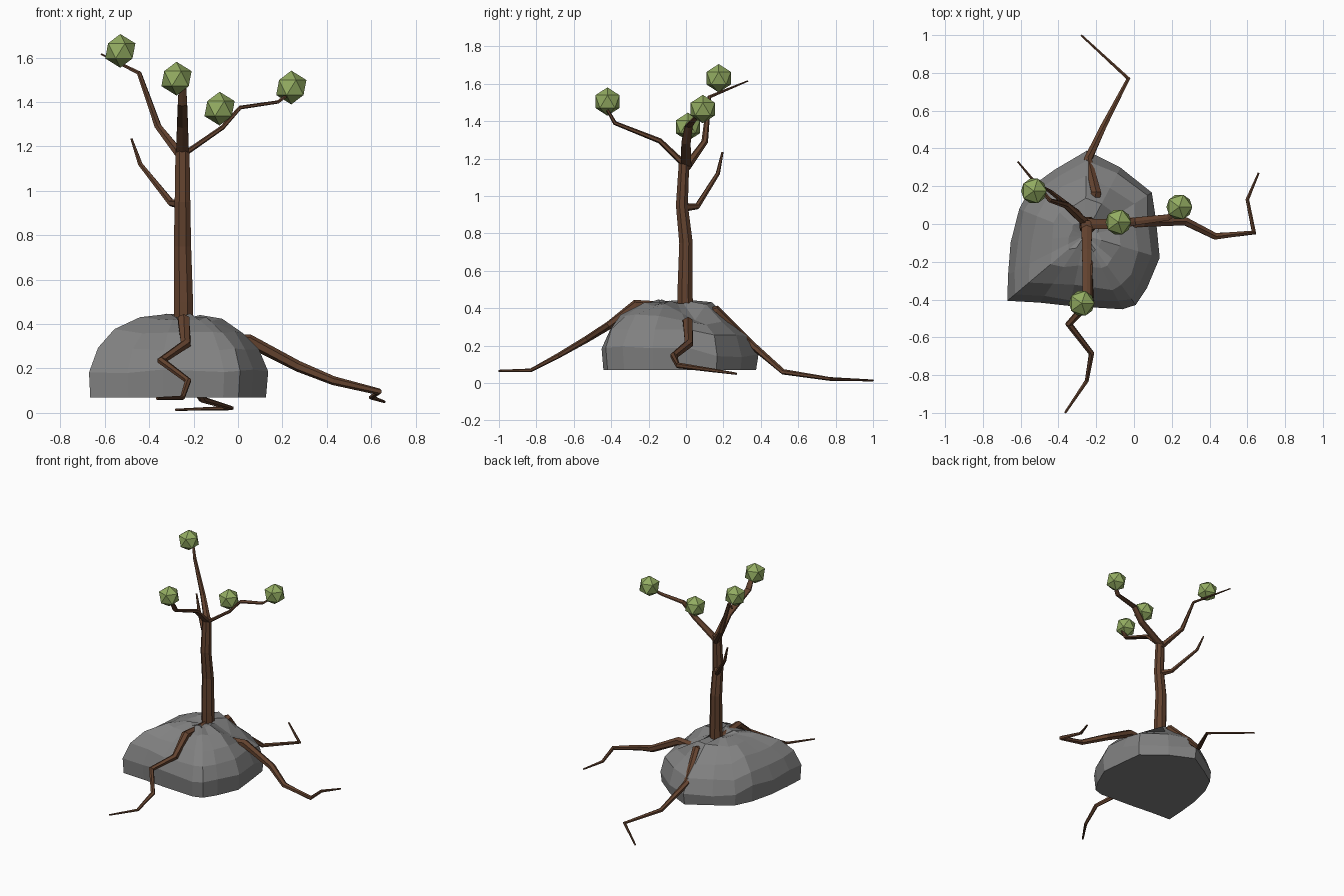
import bpy, bmesh, math, random
from mathutils import Vector

if "Cube" in bpy.data.objects:
    bpy.data.objects.remove(bpy.data.objects["Cube"])

random.seed(4)


def material(name, rgb):
    m = bpy.data.materials.new(name)
    m.diffuse_color = (*rgb, 1)
    m.use_nodes = True
    m.node_tree.nodes["Principled BSDF"].inputs["Base Color"].default_value = m.diffuse_color
    return m


BARK = material("bark brown", (0.125, 0.055, 0.028))
STONE = material("stone grey", (0.22, 0.22, 0.22))
LEAF = material("leaf green", (0.29, 0.41, 0.12))


def finish(name, bm, mat):
    bmesh.ops.recalc_face_normals(bm, faces=bm.faces)
    me = bpy.data.meshes.new(name)
    bm.to_mesh(me)
    bm.free()
    me.materials.append(mat)
    ob = bpy.data.objects.new(name, me)
    bpy.context.collection.objects.link(ob)
    return ob


def limb(name, path, wide, thick, sides=6):
    """Tapered faceted tube; wide / thick = (start, end) half sizes."""
    bm = bmesh.new()
    pts = [Vector(p) for p in path]
    rings = []
    for i, p in enumerate(pts):
        a = (p - pts[i - 1]).normalized() if i else Vector()
        b = (pts[i + 1] - p).normalized() if i < len(pts) - 1 else Vector()
        t = (a + b).normalized()
        ref = Vector((0, 1, 0)) if abs(t.z) > 0.95 else Vector((0, 0, 1))
        u = t.cross(ref).normalized()
        v = u.cross(t)
        f = i / (len(pts) - 1)
        w = wide[0] + (wide[1] - wide[0]) * f
        h = thick[0] + (thick[1] - thick[0]) * f
        ring = []
        for k in range(sides):
            g = 2 * math.pi * (k + 0.5) / sides
            ring.append(bm.verts.new(p + u * w * math.cos(g) + v * h * math.sin(g)))
        rings.append(ring)
    for r, s in zip(rings, rings[1:]):
        for k in range(sides):
            n = (k + 1) % sides
            bm.faces.new((r[k], r[n], s[n], s[k]))
    bm.faces.new(rings[0])
    bm.faces.new(rings[-1])
    return finish(name, bm, BARK)


# Trunk
limb("trunk", [(-.245, -.005, .28), (-.245, -.005, .5), (-.25, 0, .75),
               (-.25, -.022, .95), (-.25, -.01, 1.19)], (.05, .034), (.048, .03), 8)

# Branches
limb("front_branch", [(-.25, 0, 1.16), (-.25, -.14, 1.295), (-.25, -.38, 1.39),
                      (-.25, -.42, 1.46)], (.033, .02), (.018, .008))
limb("left_branch", [(-.25, 0, 1.15), (-.36, .1, 1.29), (-.445, .125, 1.53),
                     (-.615, .33, 1.615)], (.026, .005), (.022, .004))
limb("right_branch", [(-.25, 0, 1.16), (-.07, 0, 1.285), (.01, .015, 1.375),
                      (.18, .035, 1.4), (.26, .09, 1.46)], (.033, .014), (.012, .006))
limb("low_branch", [(-.26, 0, .94), (-.3, .06, .945), (-.44, .17, 1.12),
                    (-.48, .195, 1.235)], (.024, .006), (.022, .005))

# Roots
limb("front_root", [(-.245, -.02, .4), (-.245, -.27, .42), (-.235, -.41, .31), (-.345, -.53, .235),
                    (-.225, -.685, .145), (-.25, -.83, .068), (-.365, -1, .065)],
     (.034, .007), (.03, .006))
limb("back_root", [(-.24, 0, .34), (-.2, .165, .39), (-.245, .34, .215), (-.16, .52, .06),
                   (-.03, .77, .022), (-.28, 1, .014)], (.036, .006), (.03, .005))
limb("right_root", [(-.22, 0, .3), (.05, .01, .325), (.27, .015, .21), (.43, -.065, .145),
                    (.635, -.045, .095), (.6, .13, .07), (.66, .27, .05)],
     (.034, .006), (.034, .006))

# Foliage balls
for i, p in enumerate([(-.53, .175, 1.63), (-.277, -.42, 1.505),
                       (-.083, .01, 1.37), (.24, .09, 1.465)]):
    bm = bmesh.new()
    bmesh.ops.create_icosphere(bm, subdivisions=1, radius=.076)
    bmesh.ops.translate(bm, verts=bm.verts, vec=p)
    finish(f"leaf_ball_{i + 1}", bm, LEAF)

# Rock: outline shrunk upward in rings, with a dent beside the trunk
outline = [(-.25, .39), (-.42, .29), (-.55, .2), (-.61, .08), (-.655, -.1), (-.67, -.27),
           (-.675, -.41), (-.5, -.42), (-.34, -.435), (-.06, -.455), (.01, -.43),
           (.07, -.34), (.14, -.18), (.12, .02), (.1, .17), (-.07, .3)]
levels = [(.07, .97), (.19, .99), (.29, .9), (.37, .72), (.425, .45), (.44, .2)]
centre = Vector((-.26, -.06))
bm = bmesh.new()
rings = []
for i, (z, s) in enumerate(levels):
    ring = []
    for x, y in outline:
        j = .025 if i > 1 else .008
        q = centre + (Vector((x, y)) - centre) * (s + random.uniform(-j, j))
        h = z if i == 0 else z + random.uniform(-.012, .008)
        if i > 1:
            h -= .1 * math.exp(-((q.x + .08) / .09) ** 2 - ((q.y - .03) / .06) ** 2)
        if y > .15 and 0 < i < 4:
            h -= .04
        ring.append(bm.verts.new((q.x, q.y, h)))
    rings.append(ring)
n = len(outline)
for r, s in zip(rings, rings[1:]):
    for k in range(n):
        bm.faces.new((r[k], r[(k + 1) % n], s[(k + 1) % n], s[k]))
bm.faces.new(rings[0])
tip = bm.verts.new((centre.x, centre.y, .42))
for k in range(n):
    bm.faces.new((rings[-1][k], rings[-1][(k + 1) % n], tip))
finish("rock", bm, STONE)
